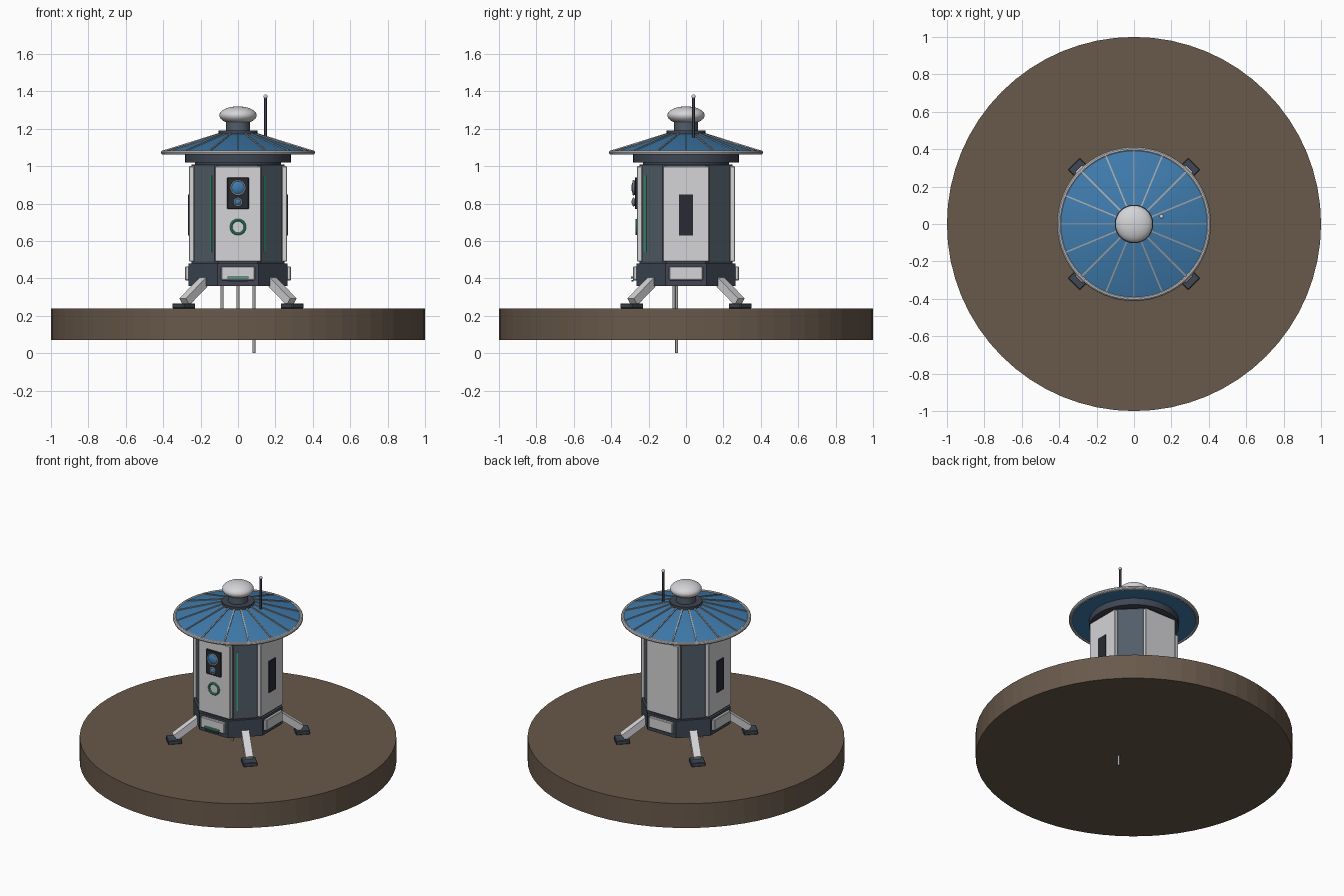
import bpy, bmesh, math
from mathutils import Vector, Matrix

cube = bpy.data.objects.get("Cube")
if cube:
    bpy.data.objects.remove(cube, do_unlink=True)


def material(name, rgb):
    m = bpy.data.materials.new(name)
    m.use_nodes = True
    m.diffuse_color = (*rgb, 1)
    m.node_tree.nodes["Principled BSDF"].inputs["Base Color"].default_value = (*rgb, 1)
    return m


BROWN = material("soil brown", (0.14, 0.1, 0.07))
WHITE = material("off white", (0.66, 0.66, 0.68))
SLATE = material("slate", (0.085, 0.11, 0.14))
DARK = material("dark slate", (0.05, 0.062, 0.085))
BLACK = material("near black", (0.02, 0.024, 0.033))
BLUE = material("solar blue", (0.05, 0.2, 0.42))
GREEN = material("signal green", (0.05, 0.42, 0.23))
GREY = material("metal grey", (0.38, 0.38, 0.38))


def finish(name, bm, mat, smooth=False):
    bmesh.ops.recalc_face_normals(bm, faces=bm.faces)
    mesh = bpy.data.meshes.new(name)
    bm.to_mesh(mesh)
    bm.free()
    mesh.materials.append(mat)
    ob = bpy.data.objects.new(name, mesh)
    bpy.context.collection.objects.link(ob)
    if smooth:
        bpy.ops.object.select_all(action='DESELECT')
        ob.select_set(True)
        bpy.context.view_layer.objects.active = ob
        bpy.ops.object.shade_smooth_by_angle(angle=math.radians(35))
    return ob


def facing(angle):
    """Frame whose local -y points outwards, turned about z from the front."""
    return Matrix.Rotation(math.radians(angle), 4, 'Z')


def box(name, centre, size, mat, frame=Matrix(), bevel=0):
    bm = bmesh.new()
    bmesh.ops.create_cube(bm, size=1, matrix=frame @ Matrix.Translation(centre) @ Matrix.Diagonal((*size, 1)))
    if bevel:
        bmesh.ops.bevel(bm, geom=bm.edges[:], offset=bevel, segments=1, affect='EDGES')
    return finish(name, bm, mat)


def lathe(name, profile, mat, sides=48, frame=Matrix(), smooth=True, turn=0, closed=False):
    """Spin (radius, height) points about the local z axis."""
    bm = bmesh.new()
    rings = []
    for r, z in profile:
        count = 1 if r == 0 else sides
        angles = [math.radians(turn) + math.tau * i / sides for i in range(count)]
        rings.append([bm.verts.new(frame @ Vector((r * math.cos(a), r * math.sin(a), z))) for a in angles])
    pairs = list(zip(rings, rings[1:])) + ([(rings[-1], rings[0])] if closed else [])
    for a, b in pairs:
        for i in range(sides):
            j = (i + 1) % sides
            quad = [a[i % len(a)], a[j % len(a)], b[j % len(b)], b[i % len(b)]]
            bm.faces.new(list(dict.fromkeys(quad)))
    return finish(name, bm, mat, smooth)


def drum(name, r, z0, z1, mat, **kw):
    return lathe(name, [(0, z0), (r, z0), (r, z1), (0, z1)], mat, **kw)


def ring(name, radius, tube, z, mat, frame=Matrix(), sides=48):
    arc = [math.tau * k / 10 for k in range(10)]
    return lathe(name, [(radius + tube * math.cos(t), z + tube * math.sin(t)) for t in arc],
                 mat, sides=sides, frame=frame, closed=True)


def ball(name, centre, r, height, mat):
    arc = [math.pi * k / 16 for k in range(1, 16)]
    pts = [(0, -height)] + [(r * math.sin(t), -height * math.cos(t)) for t in arc] + [(0, height)]
    return lathe(name, pts, mat, sides=32, frame=Matrix.Translation(centre))


def beam(name, start, end, width, thick, mat):
    """Square bar between two points, its width kept level."""
    a, b = Vector(start), Vector(end)
    along = (b - a).normalized()
    side = along.cross(Vector((0, 0, 1))).normalized()
    up = side.cross(along)
    frame = Matrix((side, along, up)).transposed().to_4x4()
    frame.translation = (a + b) / 2
    return box(name, (0, 0, 0), (width, (b - a).length, thick), mat, frame)


# Ground disc and sampling rods
drum("ground_disc", 1, 0.07, 0.24, BROWN, sides=64, smooth=False)
for name, x, y, bottom in (("right_rod", -0.085, -0.05, 0.2), ("middle_rod", 0, -0.065, 0.2),
                           ("left_rod", 0.085, -0.05, 0)):
    drum(name, 0.008, bottom, 0.38, GREY, sides=12, frame=Matrix.Translation((x, y, 0)))

# Octagonal base and body
drum("base_band", 0.287, 0.36, 0.48, DARK, sides=8, smooth=False, turn=22.5)
drum("body_core", 0.27, 0.48, 1.01, DARK, sides=8, smooth=False, turn=22.5)

# Wall panels and base boxes on the four main sides
for side, angle in (("front", 0), ("left", 90), ("back", 180), ("right", 270)):
    f = facing(angle)
    box(side + "_wall_panel", (0, -0.248, 0.745), (0.246, 0.028, 0.51), WHITE, f, 0.004)
    box(side + "_base_box", (0, -0.272, 0.427), (0.18, 0.022, 0.075), WHITE, f, 0.004)
    if side in ("left", "right"):
        box(side + "_window", (0, -0.263, 0.74), (0.075, 0.008, 0.22), BLACK, f)

# Diagonal panels, legs and feet
for k, corner in enumerate(("front_left", "back_left", "back_right", "front_right")):
    f = facing(45 + 90 * k)
    box(corner + "_slate_panel", (0, -0.249, 0.745), (0.15, 0.008, 0.51), SLATE, f)
    beam(corner + "_leg", f @ Vector((0, -0.235, 0.40)), f @ Vector((0, -0.405, 0.275)), 0.05, 0.045, WHITE)
    box(corner + "_foot", (0, -0.41, 0.253), (0.09, 0.09, 0.027), DARK, f, 0.004)

# Green light strips on the front diagonals
for side, angle, sign in (("left", 45, -1), ("right", -45, 1)):
    box(side + "_light_strip", (sign * 0.05, -0.253, 0.745), (0.01, 0.009, 0.41), GREEN, facing(angle))

# Front instruments; local z of this frame points forward
out = Matrix.Rotation(math.radians(90), 4, 'X')
box("sensor_plate", (0, -0.266, 0.855), (0.115, 0.014, 0.17), BLACK, bevel=0.003)
for name, z, r in (("main_lens", 0.885, 0.038), ("small_lens", 0.808, 0.02)):
    f = Matrix.Translation((0, 0, z)) @ out
    drum(name + "_barrel", r, 0.26, 0.282, DARK, sides=32, frame=f)
    ring(name + "_rim", r, 0.004, 0.281, WHITE, f, 32)
    lathe(name + "_glass", [(r * 0.93, 0.281), (r * 0.7, 0.287), (r * 0.35, 0.291), (0, 0.292)],
          BLUE, sides=32, frame=f)
ring("signal_ring", 0.037, 0.007, 0.264, GREEN, Matrix.Translation((0, 0, 0.675)) @ out, 32)
box("base_light_bar", (0, -0.287, 0.405), (0.11, 0.012, 0.01), GREEN)
box("base_slot", (0, -0.286, 0.387), (0.1, 0.01, 0.008), DARK)

# Roof: support ring, conical shell, brim and ribs
drum("roof_support", 0.283, 1.02, 1.066, DARK)
drum("support_spacer", 0.23, 1.0, 1.03, DARK)
lathe("solar_roof", [(0, 1.066), (0.4, 1.066), (0.4, 1.078), (0.09, 1.175), (0, 1.175)], BLUE)
ring("roof_brim", 0.4, 0.012, 1.073, WHITE, sides=64)
for k in range(16):
    f = facing(22.5 * k)
    beam("roof_rib_%d" % (k + 1), f @ Vector((0, -0.09, 1.177)), f @ Vector((0, -0.398, 1.081)),
         0.008, 0.008, GREY)

# Roof top: collar, neck and dome
drum("roof_collar", 0.103, 1.16, 1.19, DARK)
drum("dome_neck", 0.063, 1.18, 1.25, SLATE, sides=32)
ball("dome", (0, 0, 1.272), 0.1, 0.048, WHITE)

# Antenna
drum("antenna_mast", 0.007, 1.14, 1.37, DARK, sides=12, frame=Matrix.Translation((0.147, 0.04, 0)))
ball("antenna_tip", (0.147, 0.04, 1.372), 0.011, 0.011, WHITE)
